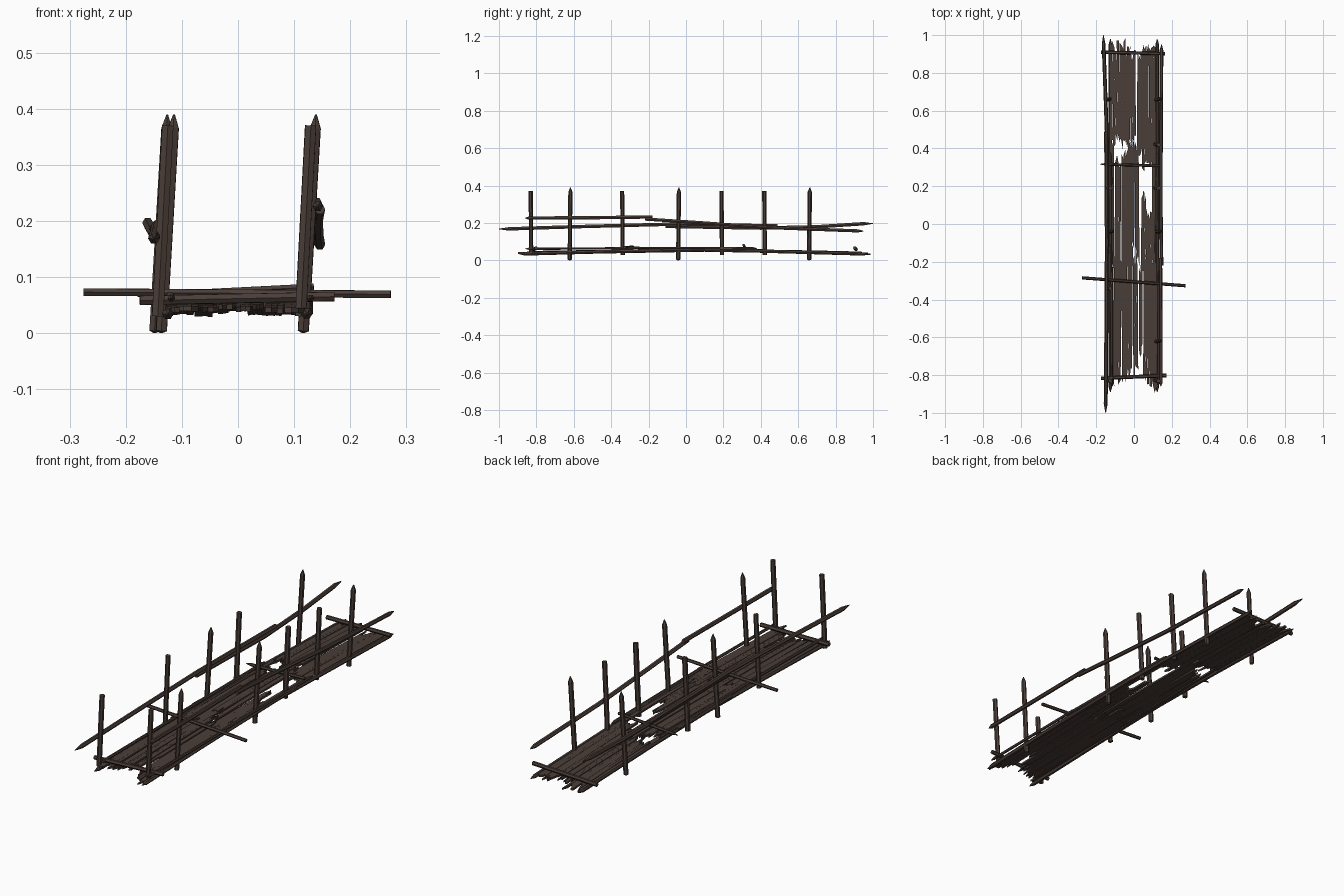
import bpy, bmesh, math, random
from mathutils import Vector

if "Cube" in bpy.data.objects:
    bpy.data.objects.remove(bpy.data.objects["Cube"])

random.seed(7)
wood = bpy.data.materials.new("dark brown wood")
wood.diffuse_color = (0.068, 0.047, 0.039, 1)
wood.use_nodes = True
wood.node_tree.nodes["Principled BSDF"].inputs["Base Color"].default_value = wood.diffuse_color


def finish(name, bm):
    bmesh.ops.recalc_face_normals(bm, faces=bm.faces)
    me = bpy.data.meshes.new(name)
    bm.to_mesh(me)
    bm.free()
    me.materials.append(wood)
    ob = bpy.data.objects.new(name, me)
    bpy.context.collection.objects.link(ob)


def loft(bm, rings):
    loops = [[bm.verts.new(p) for p in ring] for ring in rings]
    n = len(loops[0])
    for a, b in zip(loops, loops[1:]):
        for i in range(n):
            j = (i + 1) % n
            bm.faces.new((a[i], a[j], b[j], b[i]))
    bm.faces.new(loops[0])
    bm.faces.new(loops[-1])


def pole(name, pts, r=0.01, tip0=0.0, tip1=0.0, sides=6):
    """Rough-hewn pole along a path; tip0 / tip1 are lengths of sharpened ends."""
    pts = [Vector(p) for p in pts]
    axis = (pts[-1] - pts[0]).normalized()
    u = axis.cross(Vector((1, 0, 0) if abs(axis.z) > 0.7 else (0, 0, 1))).normalized()
    v = axis.cross(u)
    path = [(p, r) for p in pts]
    if tip0:
        path[0:1] = [(pts[0], r * 0.15), (pts[0] + axis * tip0, r)]
    if tip1:
        path[-1:] = [(pts[-1] - axis * tip1, r), (pts[-1], r * 0.15)]
    jit = [random.uniform(0.92, 1.08) for _ in range(sides)]
    rings = []
    for p, rad in path:
        rings.append([p + (u * math.cos(a) + v * math.sin(a)) * rad * jit[i]
                      for i in range(sides)
                      for a in [math.tau * i / sides]])
    bm = bmesh.new()
    loft(bm, rings)
    finish(name, bm)


# Posts: (y, sharpened), both rows lean slightly towards +x
left = [(-0.83, 0), (-0.34, 0), (-0.04, 1), (0.19, 0), (0.66, 1)]
right = [(-0.83, 0), (-0.62, 1), (-0.04, 1), (0.19, 0), (0.42, 0), (0.66, 1)]
for side, row, x in (("left", left, -0.143), ("right", right, 0.112)):
    shift = 0.006
    for y, sharp in row:
        if sharp:
            dx = 0.004 if side == "right" else shift
            shift = -shift
            pole(side + "_pointed_post", [(x + dx, y - 0.002, 0), (x + dx + 0.023, y + 0.002, 0.39)],
                 0.011, tip0=0.004, tip1=0.025)
        else:
            pole(side + "_flat_post", [(x, y + 0.002, 0.03), (x + 0.018, y - 0.001, 0.37)], 0.0115)

# Handrails
pole("left_front_rail", [(-0.15, -1, 0.168), (-0.147, -0.6, 0.18), (-0.144, -0.1, 0.193),
                         (-0.148, 0.49, 0.185)], tip0=0.05)
pole("left_back_rail", [(-0.142, -0.11, 0.182), (-0.142, 0.4, 0.173), (-0.152, 0.7, 0.18),
                        (-0.162, 1, 0.197)], tip1=0.05)
pole("right_front_rail", [(0.142, -0.86, 0.226), (0.142, -0.5, 0.228), (0.14, -0.18, 0.232)], tip0=0.02)
pole("right_back_rail", [(0.146, -0.22, 0.221), (0.142, 0.1, 0.2), (0.143, 0.45, 0.175),
                         (0.146, 0.95, 0.156)], tip1=0.03)

# Long side beams under and beside the deck
for side, x in (("left", -0.125), ("right", 0.123)):
    pole(side + "_front_beam", [(x, -0.89, 0.034), (x, -0.45, 0.046), (x, 0.25, 0.058)], tip0=0.03)
    pole(side + "_back_beam", [(x - 0.004, -0.15, 0.06), (x, 0.4, 0.05), (x, 0.98, 0.034)], tip1=0.03)
    pole(side + "_upper_beam", [(x + 0.006, -0.86, 0.062), (x + 0.008, -0.28, 0.065)], 0.007, tip0=0.02)
    pole(side + "_middle_beam", [(x + 0.004, -0.32, 0.067), (x, 0.38, 0.064)], 0.007, tip1=0.02)

# Cross poles lying on the deck
pole("back_cross_pole", [(-0.175, 0.91, 0.058), (0.165, 0.902, 0.066)], 0.0095)
pole("upper_cross_pole", [(-0.18, 0.317, 0.066), (0.135, 0.308, 0.082)], 0.0075, tip0=0.03)
pole("long_cross_pole", [(-0.275, -0.285, 0.073), (0.272, -0.327, 0.069)], 0.008)
pole("front_cross_pole", [(-0.175, -0.817, 0.058), (0.172, -0.802, 0.065)], 0.0095)


def deck_z(y):
    return 0.058 - 0.014 * (y / 0.9) ** 2


def plank(name, x, w, y0, y1):
    """Splintered board: three slivers side by side with ragged slanted ends."""
    bm = bmesh.new()
    lift, tilt, drift = (random.uniform(-k, k) for k in (0.003, 0.003, 0.003))
    s = w / 3
    for k in range(3):
        a, b = x - w / 2 + k * s, x - w / 2 + (k + 1) * s
        ya, yb = (y0 + random.uniform(0, 0.08) for _ in range(2))
        za, zb = (y1 - random.uniform(0, 0.08) for _ in range(2))
        rings = []
        for i in range(5):
            t = i / 4
            p, q = ya + (za - ya) * t, yb + (zb - yb) * t
            d = drift * (2 * t - 1)
            h = lift + tilt * (2 * t - 1)
            zp, zq = deck_z(p) + h, deck_z(q) + h
            rings.append([(a + d, p, zp), (b + d, q, zq), (b + d, q, zq - 0.009), (a + d, p, zp - 0.009)])
        loft(bm, rings)
    finish(name, bm)


# Deck boards by section: (x, width, y start, y end)
back = [(-0.122, 0.016, 0.38, 0.99), (-0.095, 0.036, 0.4, 0.99), (-0.062, 0.032, 0.38, 1.0),
        (-0.033, 0.028, 0.38, 0.95), (-0.005, 0.028, 0.4, 0.94), (0.03, 0.026, 0.33, 0.94),
        (0.06, 0.036, 0.28, 0.97), (0.097, 0.036, 0.26, 0.98)]
middle = [(-0.118, 0.024, -0.24, 0.44), (-0.086, 0.032, -0.29, 0.38), (-0.05, 0.034, -0.27, 0.4),
          (-0.015, 0.036, -0.15, 0.47), (0.016, 0.022, -0.24, 0.44), (0.05, 0.024, -0.26, 0.18),
          (0.08, 0.036, -0.28, 0.1), (0.105, 0.02, -0.26, 0.4)]
front = [(-0.118, 0.022, -0.88, -0.15), (-0.088, 0.04, -0.85, -0.17), (-0.05, 0.03, -0.86, -0.13),
         (-0.022, 0.028, -0.83, -0.05), (0.008, 0.026, -0.81, -0.16), (0.036, 0.02, -0.71, -0.2),
         (0.066, 0.032, -0.85, -0.15), (0.1, 0.036, -0.9, -0.13)]
for part, boards in (("back", back), ("middle", middle), ("front", front)):
    for b in boards:
        plank(part + "_deck_plank", *b)
